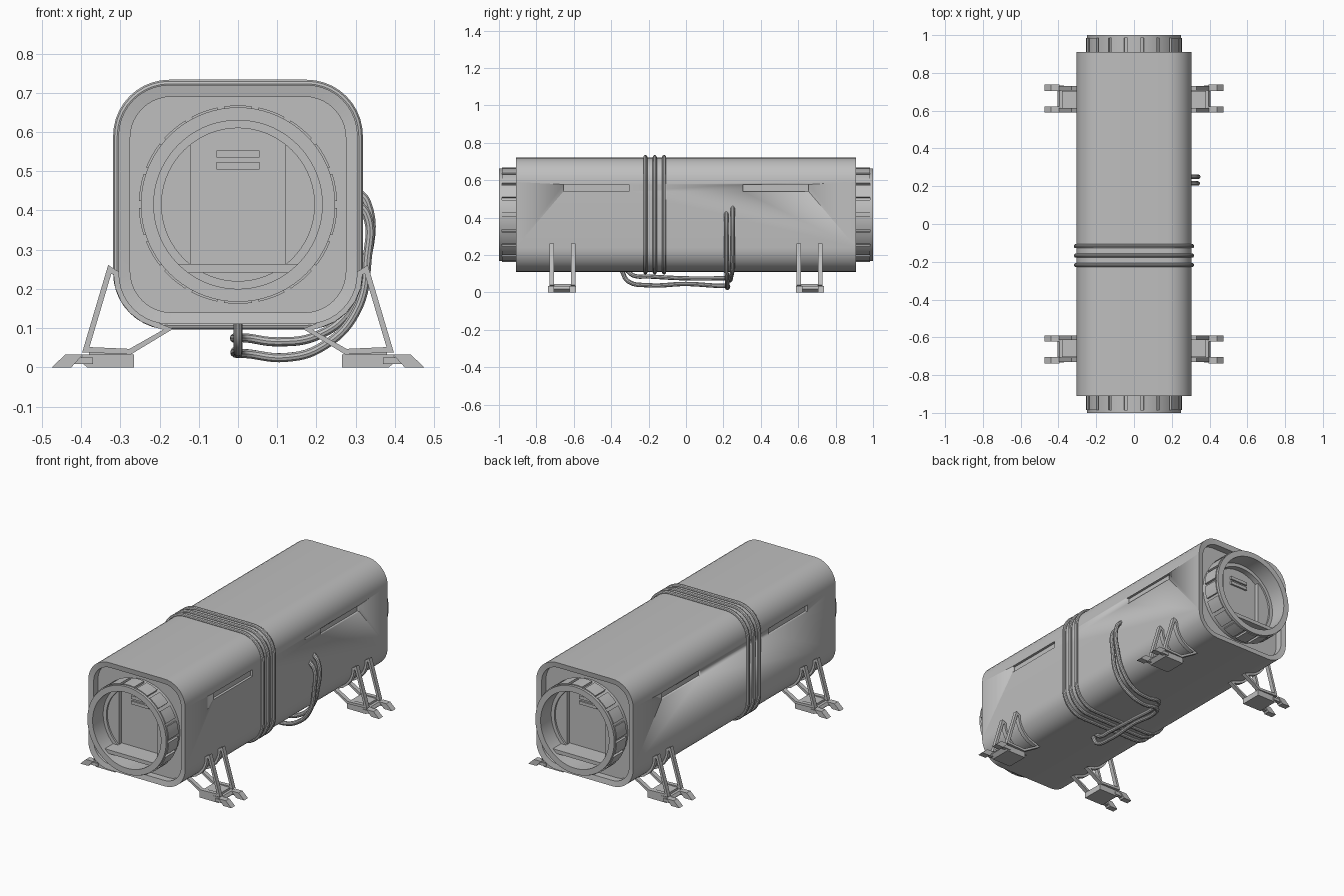
import bpy, bmesh
from math import sin, cos, pi, radians
from mathutils import Vector

cube = bpy.data.objects.get("Cube")
if cube:
    bpy.data.objects.remove(cube)

grey = bpy.data.materials.new("plain grey")
grey.use_nodes = True
colour = (0.52, 0.52, 0.52, 1)
grey.diffuse_color = colour
grey.node_tree.nodes["Principled BSDF"].inputs["Base Color"].default_value = colour

ZC = 0.415    # height of the long axis
HALF = 0.305  # half width of the hull


def select_only(ob):
    bpy.ops.object.select_all(action="DESELECT")
    ob.select_set(True)
    bpy.context.view_layer.objects.active = ob


def finish(ob, mirror=""):
    ob.data.materials.append(grey)
    select_only(ob)
    bpy.ops.object.shade_smooth_by_angle(angle=radians(32))
    if mirror:
        mod = ob.modifiers.new("mirror", "MIRROR")
        mod.use_axis = ["X" in mirror, "Y" in mirror, False]
        bpy.ops.object.modifier_apply(modifier=mod.name)
    return ob


def loft(name, pieces, mirror="", closed=False):
    """Each piece is a list of (xz outline, y) sections joined in order."""
    bm = bmesh.new()
    for sections in pieces:
        rings = [[bm.verts.new((x, y, z)) for x, z in pts] for pts, y in sections]
        pairs = list(zip(rings, rings[1:]))
        if closed:
            pairs.append((rings[-1], rings[0]))
        else:
            bm.faces.new(rings[0])
            bm.faces.new(rings[-1])
        for a, b in pairs:
            n = len(a)
            for i in range(n):
                j = (i + 1) % n
                bm.faces.new((a[i], a[j], b[j], b[i]))
    bmesh.ops.recalc_face_normals(bm, faces=bm.faces)
    mesh = bpy.data.meshes.new(name)
    bm.to_mesh(mesh)
    bm.free()
    ob = bpy.data.objects.new(name, mesh)
    bpy.context.collection.objects.link(ob)
    return finish(ob, mirror)


def prism(pts, y0, y1):
    return [(pts, y0), (pts, y1)]


def rect(x0, x1, z0, z1):
    return [(x0, z0), (x1, z0), (x1, z1), (x0, z1)]


def arc(r, a0, a1, steps, cx=0, cz=ZC):
    angles = [radians(a0 + (a1 - a0) * i / steps) for i in range(steps + 1)]
    return [(cx + r * cos(a), cz + r * sin(a)) for a in angles]


def circle(r):
    return arc(r, 0, 360, 72)[:-1]


def rounded(half, r):
    pts, c = [], half - r
    for k, (sx, sz) in enumerate([(1, 1), (-1, 1), (-1, -1), (1, -1)]):
        pts += arc(r, 90 * k, 90 * k + 90, 10, sx * c, ZC + sz * c)
    return pts


# Hull with a raised rim around each recessed end
outer, inner = rounded(HALF, 0.13), rounded(0.275, 0.105)
hull = loft("hull", [[(inner, -0.865), (inner, -0.905), (outer, -0.91),
                      (outer, 0.91), (inner, 0.905), (inner, 0.865)]])

# Long shallow side slots cut into the hull
slot_box = rect(HALF - 0.014, HALF + 0.05, 0.54, 0.577)
cutter = loft("slot_cutter", [prism(slot_box, 0.305, 0.655)], "XY")
cutter.hide_render = True
cut = hull.modifiers.new("slots", "BOOLEAN")
cut.operation, cut.object, cut.solver = "DIFFERENCE", cutter, "EXACT"
select_only(hull)
bpy.ops.object.modifier_apply(modifier=cut.name)
bpy.data.objects.remove(cutter)

# Round docking collars, with a stepped bore ending at the door
steps = [(0.24, 0.15), (0.24, 0.015), (0.248, 0.015), (0.248, 0), (0.215, 0),
         (0.215, 0.095), (0.195, 0.095), (0.195, 0.128)]
loft("docking_collar", [[(circle(r), d - 1) for r, d in steps]], "Y")

# Raised grip blocks around the collars
blocks = []
for k in range(18):
    a = 90 + 20 * k
    pts = arc(0.253, a - 8, a + 8, 4) + arc(0.235, a + 8, a - 8, 4)
    blocks.append(prism(pts, -0.985, -0.895))
loft("grip_blocks", blocks, "Y")

# Door jambs, vent bars and the step inside each collar
loft("door_jamb", [prism(arc(0.197, -52, 52, 24), -0.895, -0.87)], "XY")
loft("door_vents", [prism(rect(-0.055, 0.055, z, z + 0.018), -0.882, -0.87)
                    for z in (0.505, 0.535)], "Y")
step = [(-0.128, 0.242), (0.128, 0.242), (0.154, 0.263), (-0.154, 0.263)]
loft("entry_step", [prism(step, -0.98, -0.87)], "Y")


# Leg frames: closed flat loops hugging the lower hull corner
def band(path, t, y0, y1):
    outside, inside = [], []
    n = len(path)
    for i in range(n):
        p, q, s = (Vector(path[k % n]) for k in (i - 1, i, i + 1))
        e, f = (q - p).normalized(), (s - q).normalized()
        m = Vector((e.y + f.y, -e.x - f.x)).normalized()
        m *= t / max(0.55, m.dot(Vector((e.y, -e.x))))
        outside.append(tuple(q + m))
        inside.append(tuple(q - m))
    return [(outside, y0), (outside, y1), (inside, y1), (inside, y0)]


frame = [(0.327, 0.25), (0.388, 0.045), (0.275, 0.04), (0.178, 0.097)]
frame += arc(0.136, -75, 0, 5, 0.175, 0.24)
loft("leg_frames", [band(frame, 0.007, y - 0.012, y + 0.012)
                    for y in (0.602, 0.718)], "XY", closed=True)

# Foot pads with hinged split toes
pad = [(0.265, 0), (0.385, 0), (0.405, 0.018), (0.395, 0.033), (0.265, 0.033)]
loft("foot_pad", [prism(pad, 0.6, 0.725)], "XY")
loft("foot_mount", [prism(rect(0.28, 0.38, 0.033, 0.045), 0.615, 0.705)], "XY")
toe = [(0.425, 0), (0.475, 0), (0.44, 0.033), (0.395, 0.033)]
hinge = [(0.37, 0.008), (0.425, 0.008), (0.43, 0.025), (0.37, 0.025)]
toes = []
for y in (0.606, 0.722):
    toes += [prism(toe, y - 0.017, y + 0.017), prism(hinge, y - 0.01, y + 0.01)]
loft("foot_toes", toes, "XY")


# Cables
def cable(name, points, radius, cyclic=False):
    data = bpy.data.curves.new(name, "CURVE")
    data.dimensions = "3D"
    data.bevel_depth, data.bevel_resolution = radius, 3
    data.use_fill_caps = True
    data.resolution_u = 1 if cyclic else 8
    spline = data.splines.new("BEZIER")
    spline.bezier_points.add(len(points) - 1)
    for bp, co in zip(spline.bezier_points, points):
        bp.co = co
        bp.handle_left_type = bp.handle_right_type = "AUTO"
    spline.use_cyclic_u = cyclic
    ob = bpy.data.objects.new(name, data)
    bpy.context.collection.objects.link(ob)
    select_only(ob)
    bpy.ops.object.convert(target="MESH")
    finish(bpy.context.view_layer.objects.active)


loop = rounded(HALF + 0.003, 0.133)
for k in range(3):
    y = -0.217 + 0.05 * k
    cable("wrapped_cable_%d" % (k + 1), [(x, y, z) for x, z in loop], 0.011, True)

cable("long_cable", [
    (0.295, 0.215, 0.425), (0.328, 0.215, 0.39), (0.33, 0.215, 0.28),
    (0.3, 0.215, 0.14), (0.21, 0.22, 0.05), (0.12, 0.22, 0.025),
    (0.02, 0.215, 0.035), (0, 0.18, 0.035), (0, 0, 0.045),
    (0, -0.2, 0.038), (0, -0.31, 0.06), (0, -0.345, 0.12)], 0.012)
cable("short_cable", [
    (0.295, 0.25, 0.455), (0.328, 0.25, 0.42), (0.325, 0.25, 0.26),
    (0.28, 0.25, 0.14), (0.2, 0.24, 0.08), (0.1, 0.235, 0.065),
    (0.02, 0.23, 0.075), (0, 0.2, 0.075), (0, 0, 0.075),
    (0, -0.2, 0.085), (0, -0.28, 0.09), (0, -0.32, 0.12)], 0.012)
